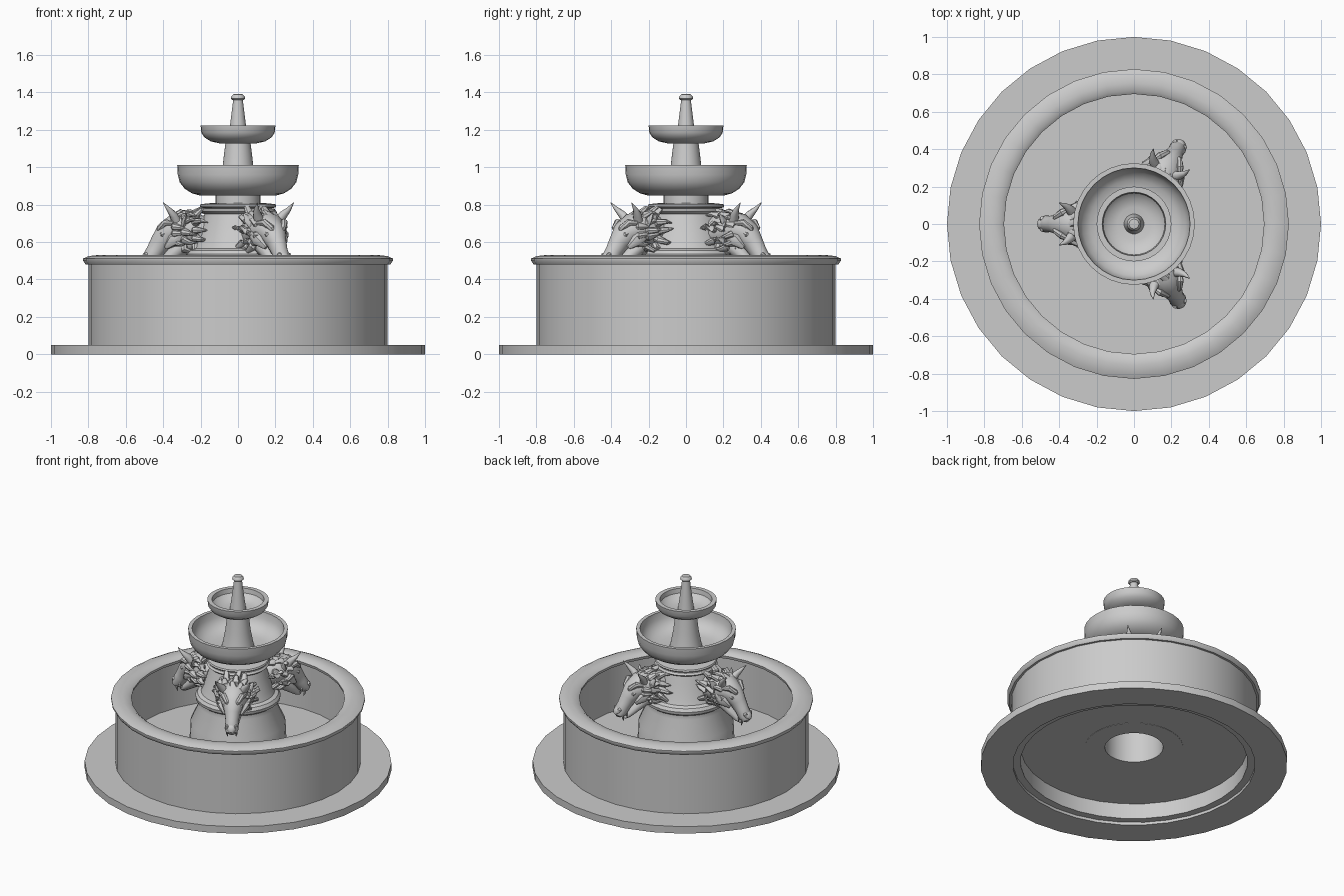
import bpy, bmesh, random
from math import sin, cos, pi, radians
from mathutils import Vector

random.seed(4)


def finish(name, bm, angle=35):
    bmesh.ops.remove_doubles(bm, verts=bm.verts, dist=1e-5)
    bmesh.ops.recalc_face_normals(bm, faces=bm.faces)
    me = bpy.data.meshes.new(name)
    bm.to_mesh(me)
    bm.free()
    ob = bpy.data.objects.new(name, me)
    bpy.context.collection.objects.link(ob)
    bpy.ops.object.select_all(action='DESELECT')
    ob.select_set(True)
    bpy.context.view_layer.objects.active = ob
    bpy.ops.object.shade_smooth_by_angle(angle=radians(angle))
    return ob


def lathe(name, prof, closed=False, n=32):
    """Spin (radius, z) points around the z axis."""
    bm = bmesh.new()
    rings = []
    for r, z in prof:
        if r < 1e-6:
            rings.append([bm.verts.new((0, 0, z))] * n)
        else:
            rings.append([bm.verts.new((r * cos(2 * pi * i / n), r * sin(2 * pi * i / n), z))
                          for i in range(n)])
    pairs = list(zip(rings, rings[1:])) + ([(rings[-1], rings[0])] if closed else [])
    for a, b in pairs:
        for i in range(n):
            j = (i + 1) % n
            f = list(dict.fromkeys((a[i], a[j], b[j], b[i])))
            if len(f) > 2:
                bm.faces.new(f)
    return finish(name, bm)


def tube(bm, pts, sizes, n=12):
    """Loft elliptical rings (half width, half height) along a path, ends closed."""
    pts = [Vector(p) for p in pts]
    rings = []
    for k, (p, (w, h)) in enumerate(zip(pts, sizes)):
        t = (pts[min(k + 1, len(pts) - 1)] - pts[max(k - 1, 0)]).normalized()
        ref = Vector((0, 1, 0)) if abs(t.y) < 0.8 else Vector((1, 0, 0))
        up = t.cross(ref).normalized()
        side = up.cross(t)
        rings.append([bm.verts.new(p + side * w * cos(2 * pi * i / n) + up * h * sin(2 * pi * i / n))
                      for i in range(n)])
    for a, b in zip(rings, rings[1:]):
        for i in range(n):
            j = (i + 1) % n
            bm.faces.new((a[i], a[j], b[j], b[i]))
    bm.faces.new(rings[0])
    bm.faces.new(rings[-1])


# Pool: ground ring, wall, floor and rounded coping
lathe("base_ring", [(1, 0), (1, .05), (.79, .05), (.79, 0)], True)
lathe("pool_wall", [(.80, .02), (.80, .49), (.74, .49), (.74, .02)], True)
lathe("pool_floor", [(0.19, .13), (.745, .13), (.745, .15), (.19, .15)], True)
lathe("pool_coping", [(.72, .48), (.815, .48), (.828, .50), (.828, .512), (.80, .525),
                      (.755, .53), (.715, .525), (.695, .51), (.70, .49)], True)

# Central pedestal, hollow from below
lathe("pedestal", [(0, .50), (.19, .50), (.19, .128), (.32, .128), (.31, .35), (.255, .47),
                   (.255, .50), (.275, .515), (.278, .535), (.265, .555), (.24, .565),
                   (.225, .60), (.195, .70), (.18, .75), (.195, .755), (.205, .765),
                   (.195, .778), (.18, .78), (.20, .785), (.205, .793), (.20, .802),
                   (.17, .806), (.12, .81), (.12, .86), (0, .86)])

# Large bowl with its stem
lathe("lower_bowl", [(0, .848), (.20, .848), (.245, .86), (.285, .885), (.312, .92), (.322, .96),
                     (.325, 1.012), (.30, 1.012), (.295, .965), (.275, .925), (.235, .895),
                     (.18, .882), (0, .88)])
lathe("upper_stem", [(0, .87), (.11, .87), (.10, .91), (.083, 1.0), (.066, 1.14), (0, 1.14)])

# Small bowl, spout and cap
lathe("upper_bowl", [(0, 1.128), (.10, 1.128), (.145, 1.138), (.18, 1.16), (.196, 1.185),
                     (.20, 1.222), (.17, 1.222), (.165, 1.19), (.14, 1.165), (.09, 1.152),
                     (0, 1.15)])
lathe("spout", [(0, 1.14), (.055, 1.14), (.043, 1.22), (.025, 1.365), (0, 1.365)])
lathe("spout_cap", [(0, 1.36), (.03, 1.36), (.038, 1.367), (.036, 1.378), (.026, 1.39), (0, 1.393)])


def beast_head(name, angle):
    bm = bmesh.new()
    # skull and muzzle pointing outward and down
    tube(bm, [(.19, 0, .65), (.27, 0, .665), (.335, 0, .668), (.38, 0, .64), (.415, 0, .595),
              (.445, 0, .55), (.47, 0, .51), (.485, 0, .485), (.49, 0, .473)],
         [(.09, .09), (.105, .095), (.095, .085), (.072, .07), (.052, .056),
          (.043, .047), (.046, .044), (.036, .032), (.012, .01)], 16)
    # lower jaw
    tube(bm, [(.24, 0, .61), (.31, 0, .57), (.365, 0, .52), (.42, 0, .475), (.445, 0, .455)],
         [(.07, .06), (.062, .05), (.045, .034), (.03, .022), (.01, .008)])
    # nose pad
    tube(bm, [(.47, 0, .55), (.485, 0, .53), (.50, 0, .51), (.51, 0, .495)],
         [(.012, .01), (.03, .022), (.03, .022), (.012, .01)])
    for s in (-1, 1):
        # horn
        tube(bm, [(.325, s * .05, .70), (.345, s * .08, .745), (.37, s * .10, .775), (.40, s * .112, .81)],
             [(.032, .028), (.024, .022), (.014, .013), (.002, .002)], 10)
        # ear
        tube(bm, [(.29, s * .07, .69), (.285, s * .105, .72), (.275, s * .125, .755)],
             [(.03, .018), (.025, .012), (.002, .002)], 8)
        # brow, eye and nostril
        tube(bm, [(.345, s * .085, .70), (.385, s * .062, .705), (.418, s * .035, .675), (.425, s * .01, .64)],
             [(.01, .01), (.02, .02), (.018, .018), (.006, .006)], 8)
        tube(bm, [(.385, s * .048, .65), (.396, s * .054, .645), (.407, s * .054, .64), (.415, s * .05, .635)],
             [(.006, .006), (.014, .014), (.014, .014), (.006, .006)], 8)
        tube(bm, [(.478, s * .022, .545), (.49, s * .027, .53), (.50, s * .026, .512)],
             [(.006, .006), (.016, .016), (.006, .006)], 8)
        # cheek
        tube(bm, [(.30, s * .075, .64), (.345, s * .075, .61), (.385, s * .05, .57)],
             [(.03, .03), (.03, .035), (.012, .012)], 8)
        # fangs
        for x, z in ((.47, .49), (.445, .51)):
            tube(bm, [(x, s * .03, z), (x - .005, s * .03, z - .025), (x - .012, s * .027, z - .045)],
                 [(.009, .009), (.006, .006), (.001, .001)], 6)
    # shaggy mane: rows of curled tufts
    for x0, r0, r1, count in ((.32, .075, .115, 11), (.27, .09, .135, 13), (.21, .09, .145, 13)):
        for i in range(count):
            a = 2 * pi * (i + random.uniform(-.25, .25)) / count
            twist = random.uniform(-.3, .3)
            k = random.uniform(.85, 1.05)
            pts = []
            for x, r, t in ((x0 + .02, r0 * .75, 0), (x0 + .015, (r0 + r1) / 2, .3),
                            (x0 - .015, r1 * k, .7), (x0 - .05, r1 * k * .97, 1)):
                b = a + twist * t
                pts.append((x, r * sin(b), .65 + r * .95 * cos(b)))
            tube(bm, pts, [(.024, .024), (.025, .02), (.016, .013), (.002, .002)], 8)
    finish(name, bm, 40).rotation_euler.z = angle


# Three heads around the pedestal
for i in range(3):
    beast_head("beast_head_%d" % (i + 1), radians(60 + 120 * i))
